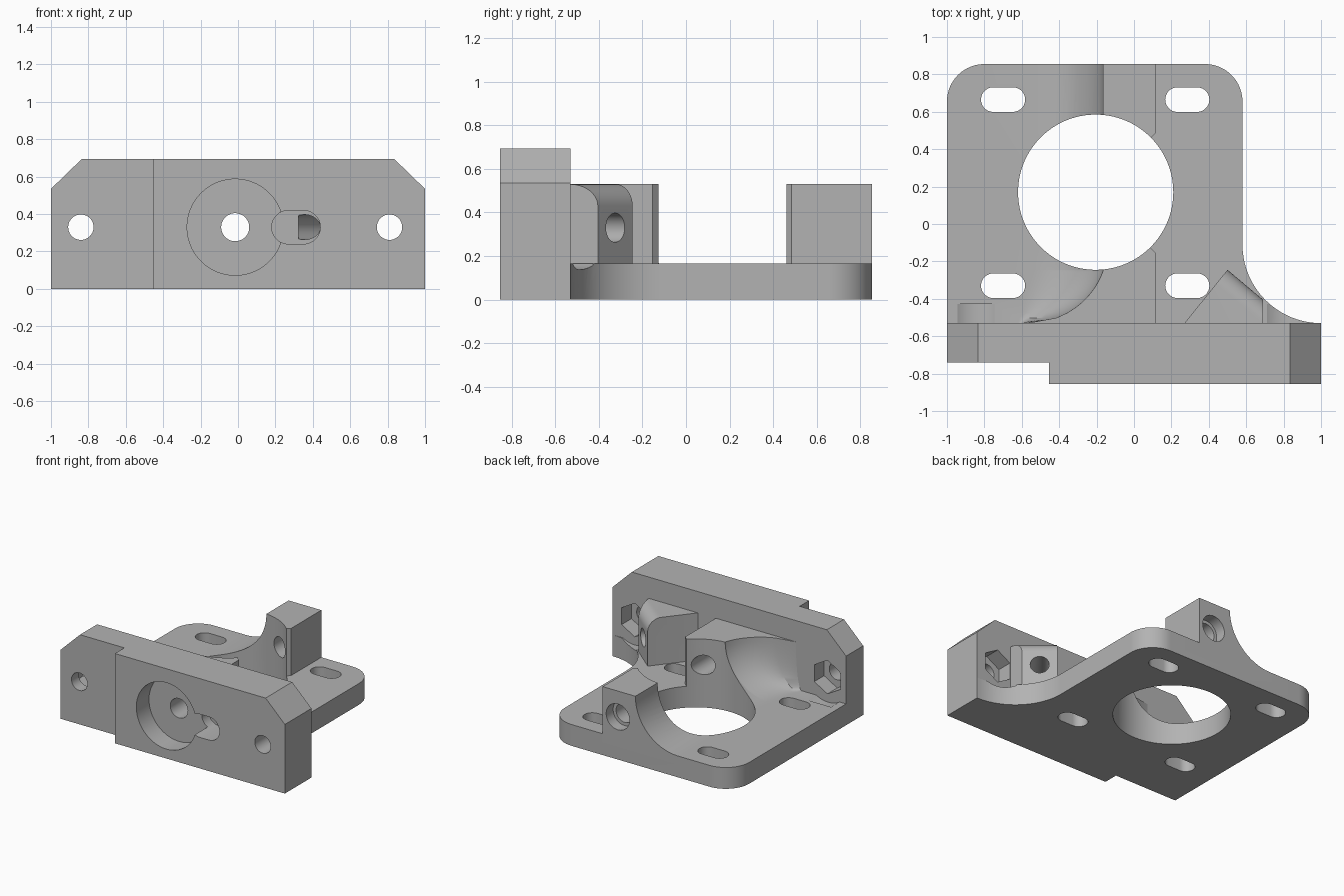
import bpy, bmesh, math
from mathutils import Vector

old = bpy.data.objects.get("Cube")
if old:
    bpy.data.objects.remove(old, do_unlink=True)

grey = bpy.data.materials.new("plain grey")
grey.use_nodes = True
COLOUR = (0.45, 0.45, 0.45, 1)
grey.diffuse_color = COLOUR
grey.node_tree.nodes["Principled BSDF"].inputs["Base Color"].default_value = COLOUR

FLOOR, TOP, AXIS_Z = 0.165, 0.53, 0.33


def finish(name, bm):
    bmesh.ops.recalc_face_normals(bm, faces=bm.faces[:])
    me = bpy.data.meshes.new(name)
    bm.to_mesh(me)
    bm.free()
    me.materials.append(grey)
    ob = bpy.data.objects.new(name, me)
    bpy.context.collection.objects.link(ob)
    return ob


def prism(name, pts, start, depth):
    """Extrude a closed outline of 3D points by the vector depth."""
    bm = bmesh.new()
    a = [bm.verts.new(Vector(p) + Vector(start)) for p in pts]
    b = [bm.verts.new(v.co + Vector(depth)) for v in a]
    bm.faces.new(a)
    bm.faces.new(b[::-1])
    for i in range(len(a)):
        j = (i + 1) % len(a)
        bm.faces.new((a[i], a[j], b[j], b[i]))
    return finish(name, bm)


def rod(name, p, q, r, n=64, turn=0):
    """Cylinder between two points."""
    p, q = Vector(p), Vector(q)
    d = (q - p).normalized()
    up = Vector((0, 0, 1)) if abs(d.z) < 0.9 else Vector((0, 1, 0))
    side = d.cross(up).normalized()
    up = side.cross(d)
    angles = [turn + 2 * math.pi * i / n for i in range(n)]
    return prism(name, [side * r * math.cos(a) + up * r * math.sin(a) for a in angles], p, q - p)


def arc(cx, cy, r, a0, a1, n=20):
    angles = [math.radians(a0 + (a1 - a0) * i / n) for i in range(n + 1)]
    return [(cx + r * math.cos(a), cy + r * math.sin(a)) for a in angles]


def capsule(cx, cy, half, r):
    return arc(cx + half, cy, r, -90, 90, 14) + arc(cx - half, cy, r, 90, 270, 14)


def flat(pts):
    return [(x, y, 0) for x, y in pts]


def upright(pts):
    return [(x, 0, z) for x, z in pts]


def combine(body, tool, op):
    mod = body.modifiers.new(op.lower(), "BOOLEAN")
    mod.operation, mod.object, mod.solver = op, tool, "EXACT"
    bpy.context.view_layer.objects.active = body
    bpy.ops.object.modifier_apply(modifier=mod.name)
    bpy.data.objects.remove(tool, do_unlink=True)


def swept_lug(name, sections):
    """Loft a lug with a concave flank; each section is y, right x, top x, foot x."""
    bm = bmesh.new()
    rings = []
    for y, right, top, foot in sections:
        pts = [(foot, 0.1), (right, 0.1), (right, TOP)]
        for i in range(17):
            a = math.pi / 2 * i / 16
            pts.append((foot + (top - foot) * math.cos(a), TOP - (TOP - FLOOR) * math.sin(a)))
        rings.append([bm.verts.new((x, y, z)) for x, z in pts])
    for a, b in zip(rings, rings[1:]):
        for i in range(len(a)):
            j = (i + 1) % len(a)
            bm.faces.new((a[i], a[j], b[j], b[i]))
    bm.faces.new(rings[0])
    bm.faces.new(rings[-1][::-1])
    return finish(name, bm)


# Front plate with clipped top corners
body = prism("motor_bracket", upright([(-1, 0), (1, 0), (1, 0.535), (0.835, 0.695),
                                       (-0.835, 0.695), (-1, 0.535)]),
             (0, -0.855, 0), (0, 0.325, 0))
combine(body, prism("step", upright([(-1.1, -0.1), (-0.455, -0.1), (-0.455, 0.8), (-1.1, 0.8)]),
                    (0, -0.95, 0), (0, 0.21, 0)), "DIFFERENCE")

# Base flange with round rear corners and a concave sweep to the plate
outline = [(-1, -0.6), (1, -0.6)] + arc(1, -0.11, 0.42, 270, 180)
outline += arc(0.38, 0.655, 0.2, 0, 90) + arc(-0.8, 0.655, 0.2, 90, 180)
combine(body, prism("flange", flat(outline), (0, 0, 0), (0, 0, FLOOR)), "UNION")

# Rear lug and front lug
rear = [(0.39, 0.02, -0.165, -0.53), (0.485, 0.115, -0.165, -0.53), (0.855, 0.115, -0.165, -0.53)]
combine(body, swept_lug("rear_lug", rear), "UNION")
front = [(-0.56, 0.115, -0.57, -0.62)]
for i in range(17):
    t = math.sin(math.pi / 2 * i / 16)
    y = -0.53 + 0.285 * t
    x = min(-0.165, -0.57 + 1.04 * math.sqrt(max(0, 0.41 ** 2 - (y + 0.12) ** 2)))
    front.append((y, 0.115, x, -0.62 + 0.09 * t))
front += [(-0.155, 0.115, -0.165, -0.53), (-0.05, 0.01, -0.165, -0.53)]
combine(body, swept_lug("front_lug", front), "UNION")

# Tool clearance around the nuts
for x in (-0.845, 0.81):
    combine(body, rod("clearance", (x, -0.53, AXIS_Z), (x, -0.427, AXIS_Z), 0.193), "DIFFERENCE")

# Angled boss with a rounded top edge
boss = prism("angled_boss", flat([(0.23, -0.58), (0.27, -0.53), (0.5, -0.245), (0.69, -0.405),
                                  (0.69, -0.58)]), (0, 0, 0.05), (0, 0, TOP - 0.05))
bm = bmesh.new()
bm.from_mesh(boss.data)
edge = [e for e in bm.edges if all(v.co.z > 0.5 and v.co.y > -0.45 for v in e.verts)]
bmesh.ops.bevel(bm, geom=edge, offset=0.1, segments=10, profile=0.5, affect="EDGES")
bm.to_mesh(boss.data)
bm.free()
combine(body, boss, "UNION")

# Central opening and four mounting slots
cuts = [rod("opening", (-0.205, 0.17, -0.1), (-0.205, 0.17, 0.9), 0.415, 128)]
for x in (-0.7, 0.285):
    for y in (-0.33, 0.665):
        cuts.append(prism("slot", flat(capsule(x, y, 0.052, 0.066)), (0, 0, -0.1), (0, 0, 0.35)))

# Screw holes and nut pockets
for x in (-0.84, 0.81):
    cuts.append(rod("screw", (x, -1, AXIS_Z), (x, -0.5, AXIS_Z), 0.068, 40))
    cuts.append(rod("nut", (x, -0.65, AXIS_Z), (x, -0.5, AXIS_Z), 0.13, 6, math.pi / 6))

# Shaft bore, front recess and rear counterbore
cuts.append(rod("shaft", (-0.015, -1, AXIS_Z), (-0.015, 1, AXIS_Z), 0.075, 48))
cuts.append(rod("recess", (-0.015, -1, AXIS_Z), (-0.015, -0.7, AXIS_Z), 0.257, 96))
cuts.append(rod("counterbore", (-0.015, 0.77, AXIS_Z), (-0.015, 1, AXIS_Z), 0.1, 48))

# Keyhole slot and the slanted bore through the boss
cuts.append(prism("keyhole", upright(capsule(0.31, AXIS_Z, 0.04, 0.09)), (0, -1, 0), (0, 0.38, 0)))
aim = Vector((0.63, 0.77, 0)).normalized()
end = Vector((0.595, -0.325, AXIS_Z))
cuts.append(rod("slant", end - aim * 0.4, end + aim * 0.12, 0.067, 40))

for tool in cuts:
    combine(body, tool, "DIFFERENCE")

# Keep rims crisp while rounding curved walls
bpy.ops.object.select_all(action="DESELECT")
body.select_set(True)
bpy.context.view_layer.objects.active = body
bpy.ops.object.shade_smooth_by_angle(angle=math.radians(25))
